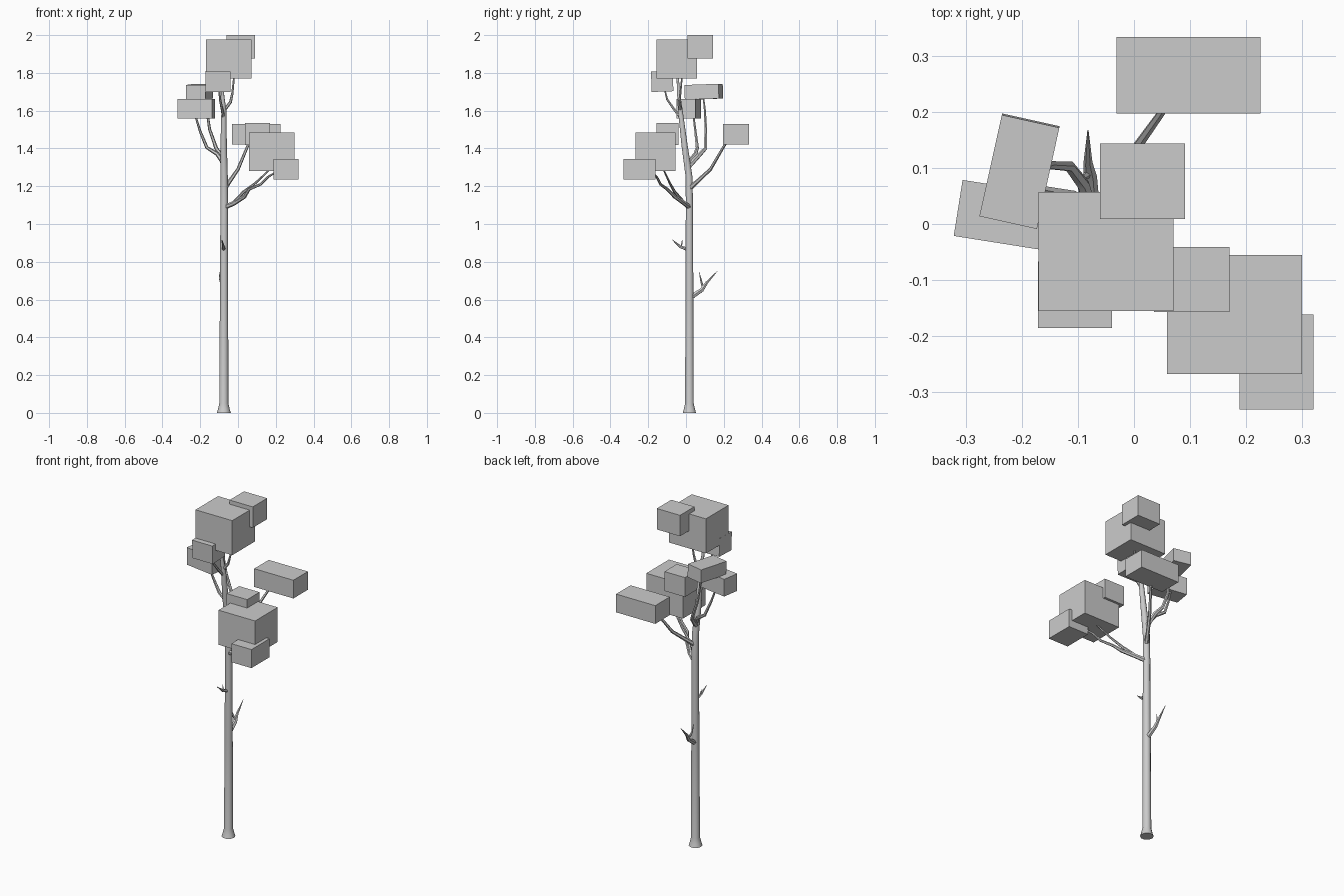
import bpy, bmesh
from math import radians, cos, sin, tau
from mathutils import Vector


def finish(name, bm, smooth):
    bmesh.ops.recalc_face_normals(bm, faces=bm.faces)
    me = bpy.data.meshes.new(name)
    bm.to_mesh(me)
    bm.free()
    ob = bpy.data.objects.new(name, me)
    bpy.context.collection.objects.link(ob)
    if smooth:
        bpy.ops.object.select_all(action='DESELECT')
        ob.select_set(True)
        bpy.context.view_layer.objects.active = ob
        bpy.ops.object.shade_smooth_by_angle(angle=radians(50))
    return ob


def limb(name, path, sides=6):
    """Tapered tube through (x, y, z, radius) points."""
    bm = bmesh.new()
    pts = [Vector(p[:3]) for p in path]
    rings = []
    for i, p in enumerate(pts):
        d = (pts[min(i + 1, len(pts) - 1)] - pts[max(i - 1, 0)]).normalized()
        u = Vector((0, 1, 0)).cross(d)
        if u.length < 0.3:
            u = Vector((1, 0, 0)).cross(d)
        u.normalize()
        v = d.cross(u)
        rings.append([bm.verts.new(p + path[i][3] * (u * cos(tau * k / sides) + v * sin(tau * k / sides)))
                      for k in range(sides)])
    for a, b in zip(rings, rings[1:]):
        for k in range(sides):
            n = (k + 1) % sides
            bm.faces.new((a[k], a[n], b[n], b[k]))
    bm.faces.new(rings[0])
    bm.faces.new(rings[-1])
    return finish(name, bm, True)


def leaf_box(name, center, size, tilt=0, turn=0):
    bm = bmesh.new()
    bmesh.ops.create_cube(bm, size=1)
    bmesh.ops.scale(bm, vec=size, verts=bm.verts)
    ob = finish(name, bm, False)
    ob.location = center
    ob.rotation_euler = (radians(tilt), 0, radians(turn))


# Trunk with flared foot, leaning forward near the crown
limb("trunk", [(-.075, .018, 0, .037), (-.075, .018, .02, .031), (-.075, .018, .05, .024),
               (-.074, .018, .6, .022), (-.073, .018, 1.1, .020), (-.073, .016, 1.25, .019),
               (-.076, -.008, 1.42, .017), (-.075, -.03, 1.6, .013), (-.083, -.04, 1.7, .008),
               (-.085, -.045, 1.8, .006)], 10)

# Broken stubs on the lower trunk
limb("low_stub", [(-.075, .03, .615, .014), (-.078, .085, .652, .012),
                  (-.082, .11, .69, .008), (-.082, .167, .752, .001)])
limb("low_stub_twig", [(-.08, .09, .66, .007), (-.095, .08, .70, .005), (-.10, .07, .745, .001)], 5)
limb("upper_stub", [(-.075, .01, .865, .010), (-.078, -.03, .88, .008), (-.085, -.075, .918, .001)])
limb("upper_stub_twig", [(-.078, -.025, .878, .005), (-.088, -.02, .915, .001)], 5)

# Living branches
limb("front_right_branch", [(-.07, .018, 1.09, .014), (-.02, -.01, 1.11, .012),
                            (.035, -.06, 1.145, .010), (.06, -.10, 1.185, .008),
                            (.12, -.135, 1.21, .007), (.16, -.155, 1.25, .006), (.21, -.19, 1.28, .004)])
limb("front_right_fork", [(-.03, -.005, 1.105, .010), (.03, -.06, 1.17, .008),
                          (.09, -.085, 1.215, .006), (.17, -.12, 1.29, .004)])
limb("back_right_branch", [(-.07, .02, 1.19, .014), (-.045, .06, 1.225, .011),
                           (0, .13, 1.29, .009), (.05, .20, 1.41, .007), (.07, .23, 1.45, .005)])
limb("back_left_branch", [(-.075, .01, 1.30, .014), (-.09, .07, 1.365, .012),
                          (-.115, .103, 1.40, .010), (-.15, .105, 1.50, .008),
                          (-.165, .10, 1.60, .006), (-.19, .09, 1.69, .004)])
limb("left_branch", [(-.075, .01, 1.32, .012), (-.11, .05, 1.37, .011),
                     (-.165, .06, 1.405, .009), (-.20, .05, 1.49, .007), (-.225, .04, 1.57, .005)])
limb("upper_right_branch", [(-.075, -.03, 1.60, .009), (-.04, -.035, 1.645, .008),
                            (-.03, -.03, 1.69, .006), (-.02, -.02, 1.79, .004)])
limb("upper_front_branch", [(-.075, -.025, 1.56, .009), (-.085, -.065, 1.61, .007),
                            (-.095, -.10, 1.66, .006), (-.10, -.115, 1.72, .004)])

# Foliage blocks: centre, size, tilt, turn
for name, *spec in (
        ("back_foliage", (.097, .265, 1.475), (.257, .136, .108)),
        ("top_foliage", (.015, .076, 1.938), (.152, .135, .124)),
        ("crown_foliage", (-.05, -.049, 1.873), (.241, .212, .205)),
        ("crown_front_foliage", (-.105, -.126, 1.755), (.132, .115, .108), 2),
        ("left_back_foliage", (-.204, .094, 1.70), (.105, .185, .078), 2, -12.5),
        ("left_foliage", (-.221, .014, 1.61), (.187, .101, .102), 0, -9),
        ("right_upper_foliage", (.103, -.099, 1.477), (.134, .116, .115)),
        ("right_foliage", (.179, -.161, 1.382), (.24, .212, .205)),
        ("right_front_foliage", (.254, -.246, 1.29), (.132, .17, .11))):
    leaf_box(name, *spec)
